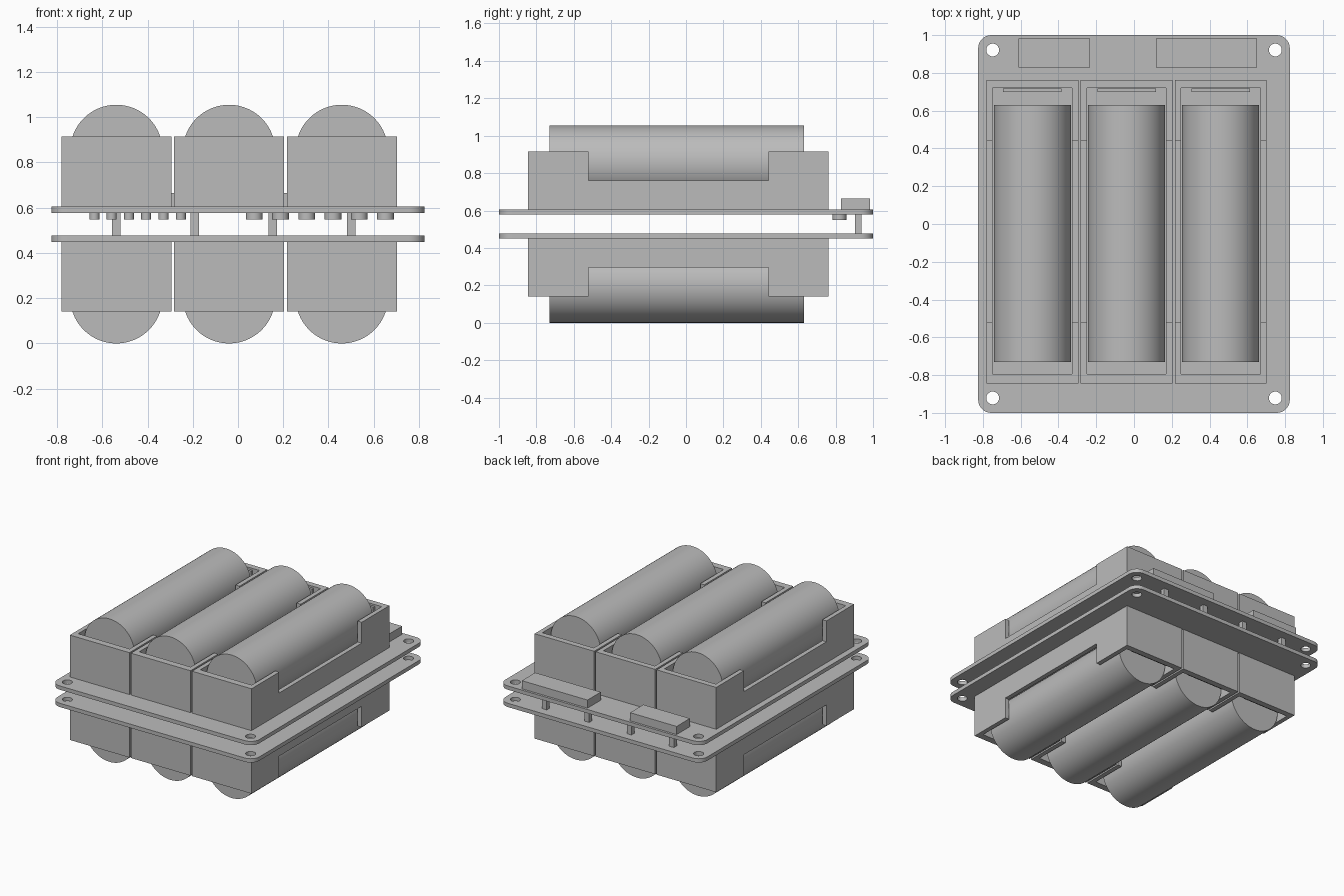
import bpy, bmesh, math
from mathutils import Matrix, Vector

if "Cube" in bpy.data.objects:
    bpy.data.objects.remove(bpy.data.objects["Cube"], do_unlink=True)

MID = 0.5275      # plane halfway between the two boards
PITCH = 0.4985    # spacing of the three cells
CELL_X = -0.538   # centre of the first cell

grey = bpy.data.materials.new("plain grey")
grey.use_nodes = True
grey.diffuse_color = (0.5, 0.5, 0.5, 1)
grey.node_tree.nodes["Principled BSDF"].inputs["Base Color"].default_value = (0.5, 0.5, 0.5, 1)


def add_box(bm, x, y, z):
    """Box from (min, max) pairs."""
    size = Vector((x[1] - x[0], y[1] - y[0], z[1] - z[0]))
    centre = Vector((sum(x), sum(y), sum(z))) / 2
    bmesh.ops.create_cube(bm, size=1, matrix=Matrix.Translation(centre) @ Matrix.Diagonal(size.to_4d()))


def add_cylinder(bm, centre, radius, depth, axis="Z", sides=48):
    turn = Matrix.Rotation(math.pi / 2, 4, "X") if axis == "Y" else Matrix.Identity(4)
    bmesh.ops.create_cone(bm, cap_ends=True, segments=sides, radius1=radius, radius2=radius,
                          depth=depth, matrix=Matrix.Translation(centre) @ turn)


def finish(name, bm, x=0.0):
    mesh = bpy.data.meshes.new(name)
    bm.to_mesh(mesh)
    bm.free()
    mesh.materials.append(grey)
    obj = bpy.data.objects.new(name, mesh)
    obj.location = (x, 0, MID)
    bpy.context.collection.objects.link(obj)
    return obj


def cut(obj, cutter):
    cutter.hide_render = True
    cutter.hide_set(True)
    mod = obj.modifiers.new("cut", "BOOLEAN")
    mod.operation = "DIFFERENCE"
    mod.solver = "EXACT"
    mod.object = cutter


def repeat_cells(obj):
    mod = obj.modifiers.new("three cells", "ARRAY")
    mod.count = 3
    mod.use_relative_offset = False
    mod.use_constant_offset = True
    mod.constant_offset_displace = (PITCH, 0, 0)


def mirror_down(obj):
    mod = obj.modifiers.new("lower half", "MIRROR")
    mod.use_axis = (False, False, True)
    mod.use_clip = False
    mod.use_mirror_merge = False


def smooth(obj):
    bpy.ops.object.select_all(action="DESELECT")
    obj.select_set(True)
    bpy.context.view_layer.objects.active = obj
    bpy.ops.object.shade_smooth_by_angle(angle=math.radians(35))


# Circuit boards: rounded plates with four mounting holes
bm = bmesh.new()
add_box(bm, (-0.825, 0.825), (-1, 1), (0.05, 0.078))
corners = [e for e in bm.edges if abs(e.verts[0].co.z - e.verts[1].co.z) > 0.01]
bmesh.ops.bevel(bm, geom=corners, offset=0.07, segments=8, profile=0.5, affect="EDGES")
boards = finish("circuit_boards", bm)
smooth(boards)
bm = bmesh.new()
for sx in (-1, 1):
    for sy in (-1, 1):
        add_cylinder(bm, (sx * 0.748, sy * 0.921, 0.064), 0.034, 0.2, sides=32)
cut(boards, finish("hole_cutter", bm))
mirror_down(boards)

# Battery holders: open trays with lowered side walls
bm = bmesh.new()
add_box(bm, (-0.243, 0.243), (-0.845, 0.763), (0.078, 0.387))
holders = finish("battery_holders", bm, CELL_X)
bm = bmesh.new()
add_box(bm, (-0.21, 0.21), (-0.795, 0.72), (0.115, 0.6))
cut(holders, finish("tray_cutter", bm, CELL_X))
bm = bmesh.new()
add_box(bm, (-0.4, 0.4), (-0.522, 0.44), (0.233, 0.6))
cut(holders, finish("side_notch_cutter", bm, CELL_X))
repeat_cells(holders)
mirror_down(holders)

# Battery cells
bm = bmesh.new()
add_cylinder(bm, (0, -0.05, 0.3235), 0.204, 1.36, axis="Y", sides=96)
cells = finish("battery_cells", bm, CELL_X)
smooth(cells)
repeat_cells(cells)
mirror_down(cells)

# Contact plates at the rear of each tray
bm = bmesh.new()
add_box(bm, (-0.155, 0.155), (0.70, 0.718), (0.115, 0.375))
contacts = finish("contact_plates", bm, CELL_X)
repeat_cells(contacts)
mirror_down(contacts)

# Connectors on the upper board
for name, span in (("right_connector", (-0.612, -0.232)), ("left_connector", (0.116, 0.652))):
    bm = bmesh.new()
    add_box(bm, span, (0.828, 0.983), (0.078, 0.138))
    finish(name, bm)

# Solder pins beneath the connectors
for name, start, step, radius in (("right_pins", -0.635, 0.0764, 0.022),
                                  ("left_pins", 0.072, 0.116, 0.037)):
    bm = bmesh.new()
    for i in range(6):
        add_cylinder(bm, (start + i * step, 0.82, 0.036), radius, 0.03, sides=32)
    smooth(finish(name, bm))

# Square posts joining the two boards
bm = bmesh.new()
for i in range(4):
    x = -0.538 + i * 0.346
    add_box(bm, (x - 0.019, x + 0.019), (0.903, 0.937), (-0.05, 0.05))
finish("board_posts", bm)
